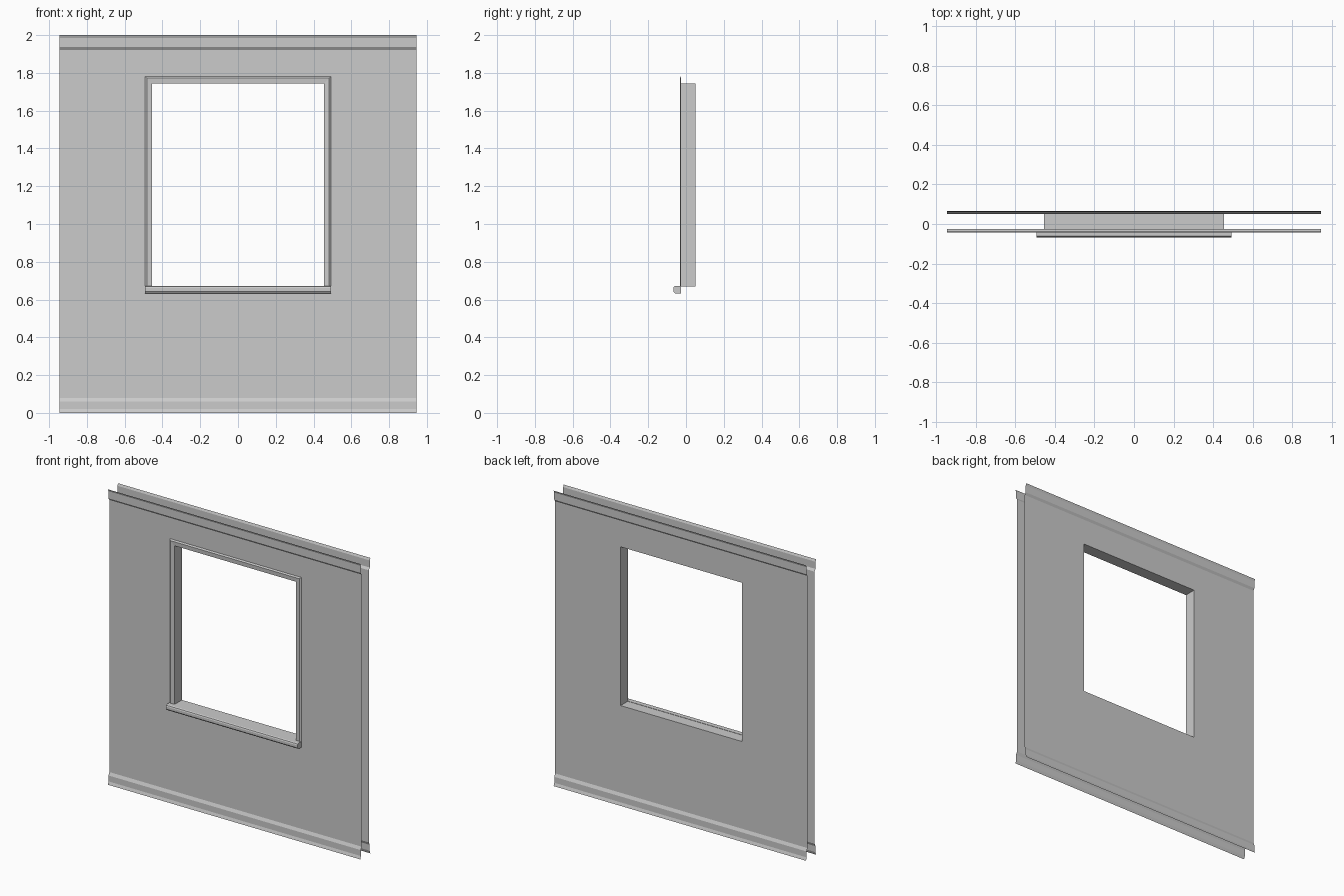
import bpy, bmesh

if "Cube" in bpy.data.objects:
    bpy.data.objects.remove(bpy.data.objects["Cube"])

HALF_W = 0.945              # wall half width
FRONT, BACK = -0.026, 0.050 # flat planes of the two wall skins
HW, Z0, Z1 = 0.455, 0.67, 1.745   # window opening


def grid_object(name, rows, flip=False, skip=None, closed=False):
    """Skin neighbouring rows of points with quads."""
    bm = bmesh.new()
    grid = [[bm.verts.new(p) for p in row] for row in rows]
    n = len(grid)
    for i in range(n if closed else n - 1):
        a, b = grid[i], grid[(i + 1) % n]
        for j in range(len(a) - 1):
            if skip and skip(i, j):
                continue
            quad = [a[j], a[j + 1], b[j + 1], b[j]]
            bm.faces.new(quad[::-1] if flip else quad)
    return finish(name, bm)


def finish(name, bm):
    me = bpy.data.meshes.new(name)
    bm.to_mesh(me)
    bm.free()
    ob = bpy.data.objects.new(name, me)
    bpy.context.collection.objects.link(ob)
    return ob


# Wall skins: (height, outward offset) profile with skirting and cornice steps
profile = [(0, .016), (.02, .009), (.06, .009), (.08, 0), (Z0, 0), (Z1, 0),
           (1.922, 0), (1.937, .010), (1.985, .010), (2.0, .016)]
xs = [-HALF_W, -HW, HW, HALF_W]
for name, y, side in (("front_wall_skin", FRONT, -1), ("back_wall_skin", BACK, 1)):
    rows = [[(x, y + side * d, z) for x in xs] for z, d in profile]
    grid_object(name, rows, flip=side > 0,
                skip=lambda i, j: j == 1 and profile[i][0] == Z0)

# Lining of the window opening
corners = [(-HW, Z0), (HW, Z0), (HW, Z1), (-HW, Z1)]
grid_object("window_reveal", [[(x, FRONT, z), (x, BACK, z)] for x, z in corners],
            flip=True, closed=True)

# Mitred architrave around the sides and top: (outward from opening, depth)
section = [(0, 0), (0, .005), (.028, .007), (.037, 0)]
path = [(-1, Z0, 0), (-1, Z1, 1), (1, Z1, 1), (1, Z0, 0)]
grid_object("window_trim",
            [[(s * (HW + d), FRONT - t, z + up * d) for d, t in section]
             for s, z, up in path], flip=True)

# Projecting sill with a rounded nose
sill = [(FRONT, .672), (-.058, .672), (-.064, .668), (-.067, .66),
        (-.067, .643), (-.062, .636), (-.055, .632), (FRONT, .632)]
bm = bmesh.new()
ends = [[bm.verts.new((x, y, z)) for y, z in sill] for x in (-.493, .493)]
for i in range(len(sill)):
    k = (i + 1) % len(sill)
    bm.faces.new([ends[0][i], ends[0][k], ends[1][k], ends[1][i]])
for e in ends:
    bm.faces.new(e)
bmesh.ops.recalc_face_normals(bm, faces=bm.faces)
finish("window_sill", bm)
